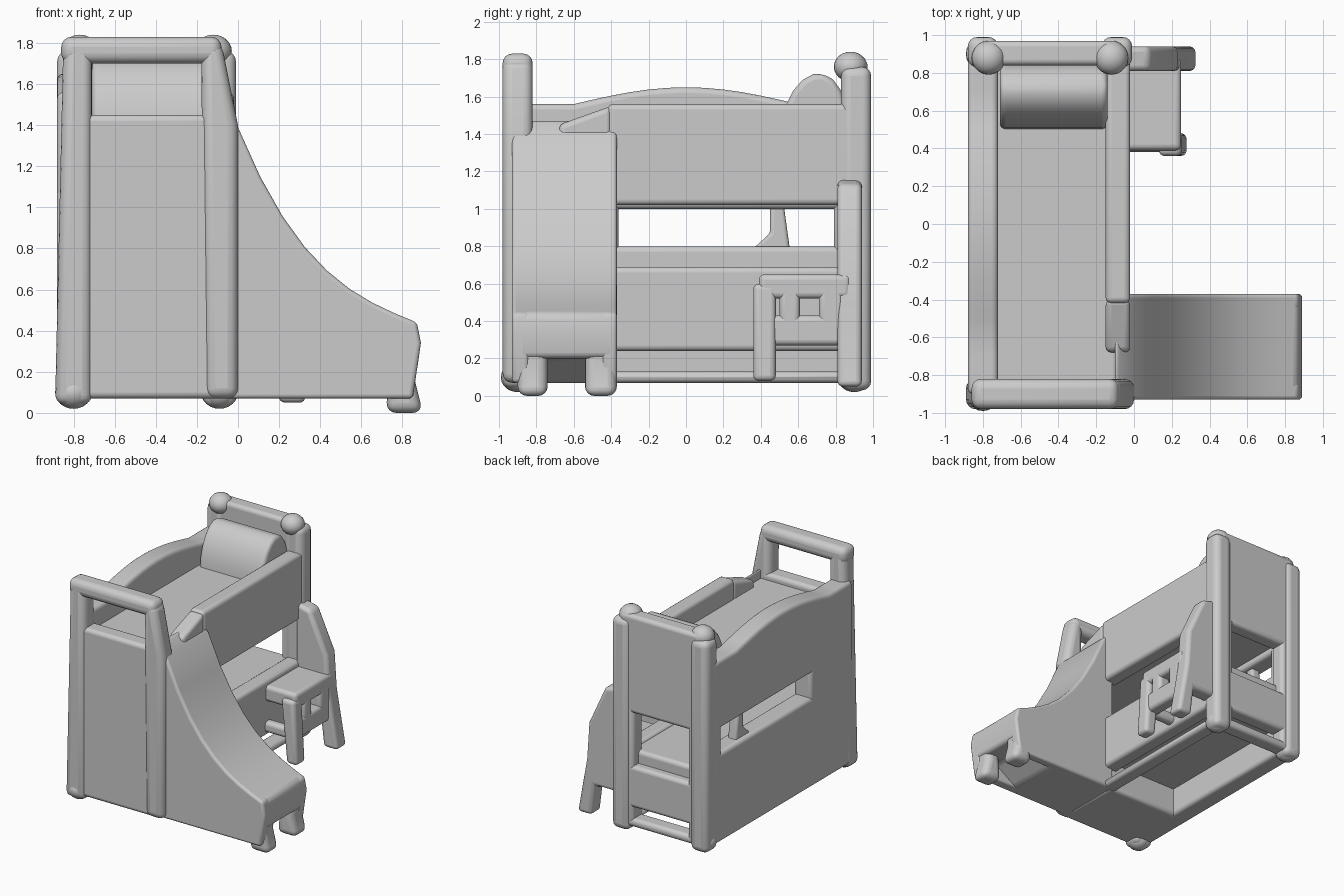
import bpy, bmesh
from math import cos, sin, pi
from mathutils import Vector

cube = bpy.data.objects.get("Cube")
if cube:
    bpy.data.objects.remove(cube, do_unlink=True)

grey = bpy.data.materials.new("light grey")
grey.use_nodes = True
COLOUR = (.6, .6, .6, 1)
grey.diffuse_color = COLOUR
grey.node_tree.nodes["Principled BSDF"].inputs["Base Color"].default_value = COLOUR

# Spans shared by many parts
LEFT, RIGHT = (-.15, -.02), (-.88, -.72)
ACROSS = (-.8, -.08)
FRONT, BACK = (-.98, -.82), (.84, .97)
LENGTH, OPEN_LENGTH = (-.9, .9), (-.42, .9)
SLIDE = (-.9, -.38)
FLOOR = .07
SOFT, ROUND = .03, .05


def finish(name, bm, bevel):
    """Turn a bmesh into a soft-edged, smooth shaded object."""
    bmesh.ops.recalc_face_normals(bm, faces=bm.faces)
    mesh = bpy.data.meshes.new(name)
    bm.to_mesh(mesh)
    bm.free()
    mesh.materials.append(grey)
    ob = bpy.data.objects.new(name, mesh)
    bpy.context.collection.objects.link(ob)
    if bevel:
        mod = ob.modifiers.new("soft edges", "BEVEL")
        mod.width, mod.segments, mod.limit_method = bevel, 4, "ANGLE"
    bpy.context.view_layer.objects.active = ob
    ob.select_set(True)
    bpy.ops.object.shade_smooth_by_angle()
    ob.select_set(False)


def box(name, x, y, z, bevel=SOFT):
    bm = bmesh.new()
    bmesh.ops.create_cube(bm, size=1)
    for v in bm.verts:
        v.co = Vector(span[co > 0] for co, span in zip(v.co, (x, y, z)))
    finish(name, bm, bevel)


def prism(name, outline, span, axis="y", bevel=SOFT):
    """Extrude an (x, z) outline along y, or a (y, z) outline along x."""
    bm = bmesh.new()
    rings = []
    for d in span:
        points = [(a, d, b) if axis == "y" else (d, a, b) for a, b in outline]
        rings.append([bm.verts.new(p) for p in points])
        bm.faces.new(rings[-1])
    near, far = rings
    for i in range(len(near)):
        bm.faces.new((near[i - 1], near[i], far[i], far[i - 1]))
    finish(name, bm, bevel)


def ball(name, centre, size):
    bm = bmesh.new()
    bmesh.ops.create_uvsphere(bm, u_segments=20, v_segments=12, radius=1)
    for v in bm.verts:
        v.co = Vector(centre) + v.co * Vector(size)
    finish(name, bm, 0)


# Back posts with knobs and feet, thickened beside the end openings
BALL = (.09, .09, .08)
for side, span, inward in (("right", RIGHT, 1), ("left", (-.17, -.01), -1)):
    middle = sum(span) / 2
    box(side + "_back_post", span, (.83, .99), (SOFT, 1.76), ROUND)
    ball(side + "_back_knob", (middle + inward * .03, .88, 1.76), BALL)
    ball(side + "_back_foot", (middle, .9, .1), BALL)
    jamb = sorted((middle, middle + inward * .11))
    box(side + "_back_jamb", jamb, BACK, (FLOOR, 1.1))

# Front posts, the left one leaning in at the top
prism("right_front_post", [(-.89, .04), (-.71, .04), (-.71, 1.8), (-.85, 1.8)],
      FRONT, bevel=ROUND)
ball("right_front_foot", (-.8, -.9, .1), BALL)
prism("left_front_post", [(-.16, FLOOR), (0, FLOOR), (0, 1.4), (-.08, 1.8), (-.18, 1.8)],
      FRONT, bevel=ROUND)

# Front end: tall panel and top rail with an open window between
box("front_panel", ACROSS, (-.96, -.82), (FLOOR, 1.45))
box("front_top_rail", (-.86, -.08), FRONT, (1.7, 1.83), ROUND)

# Back end: headboard and cross rails with openings between
for name, z in (("headboard", (1, 1.74)), ("top_rail", (1.68, 1.8)),
                ("middle_rail", (.23, .57)), ("bottom_rail", (FLOOR, .14))):
    box("back_" + name, ACROSS, BACK, z)

# Right side wall, with a gap between the bunks and an arched guard rail
box("right_lower_wall", RIGHT, LENGTH, (FLOOR, .8))
box("right_wall_front", RIGHT, (-.9, -.36), (.7, 1.1))
box("right_wall_back", RIGHT, (.79, .9), (.7, 1.1))
arch = [(y / 10, 1.56 + .09 * max(0, cos(pi * y / 12))) for y in range(-9, 10)]
prism("right_guard_rail", arch + [(.9, 1), (-.9, 1)], RIGHT, "x")
prism("bunk_strut", [(.35, .78), (.56, .75), (.52, 1.04), (.45, 1.04), (.45, .87)],
      (-.84, -.76), "x", .02)

# Left side rails
for name, z in (("guard", (1.02, 1.56)), ("lower", (.24, .69)), ("bottom", (FLOOR, .13))):
    box(f"left_{name}_rail", LEFT, OPEN_LENGTH, z)
prism("left_guard_end", [(-.68, 1.1), (-.4, 1.1), (-.4, 1.55), (-.68, 1.45)], LEFT, "x")

# Mattresses, pillow and the closed box under the front of the bed
box("upper_mattress", ACROSS, LENGTH, (1.05, 1.4))
box("lower_mattress", ACROSS, LENGTH, (.3, .67))
box("front_storage_box", ACROSS, SLIDE, (FLOOR, .6))
steps = [pi * i / 10 for i in range(11)]
prism("pillow", [(.68 - .18 * cos(t), 1.42 + .3 * sin(t) - .05 * cos(t)) for t in steps],
      (-.71, -.14), "x")

# Slide: curved chute, side skirts and legs
slope = [(-.1, 1.48)]
for i in range(9):
    rise = 1 - i / 8
    slope.append((.87 * i / 8, .44 + .35 * rise + .6 * rise ** 3))
under = [(.89, .34), (.87, .2), (.7, .2), (.5, FLOOR), (-.1, FLOOR)]
prism("slide_chute", slope + under, SLIDE)
for name, skirt, leg in (("front", (-.93, -.84), (-.9, -.74)),
                         ("back", (-.45, -.37), (-.54, -.37))):
    prism(f"slide_{name}_skirt", slope + [(.89, .34), (.85, FLOOR), (-.1, FLOOR)],
          skirt, bevel=.02)
    prism(f"slide_{name}_leg", [(.72, 0), (.9, 0), (.86, .16), (.87, .3), (.74, .3)],
          leg, bevel=ROUND)

# Side chair: curved back wing, seat, leg and stretchers
prism("chair_back_wing", [(-.05, 1.16), (.08, 1.13), (.23, .8), (.25, .5), (.33, .05),
      (.2, .05), (.17, .3), (-.05, .3)], (.81, .94))
box("chair_seat", (-.06, .25), (.39, .88), (.52, .65))
prism("chair_front_leg", [(.13, .6), (.25, .6), (.28, .08), (.18, .08)], (.36, .48))
RAIL = (.14, .25)
box("chair_lower_stretcher", RAIL, (.4, .9), (.27, .43))
box("chair_front_brace", RAIL, (.5, .61), (.36, .58))
box("chair_back_brace", RAIL, (.71, .84), (.36, .58))
box("chair_side_stretcher", (-.05, .22), (.38, .46), (.27, .36))
